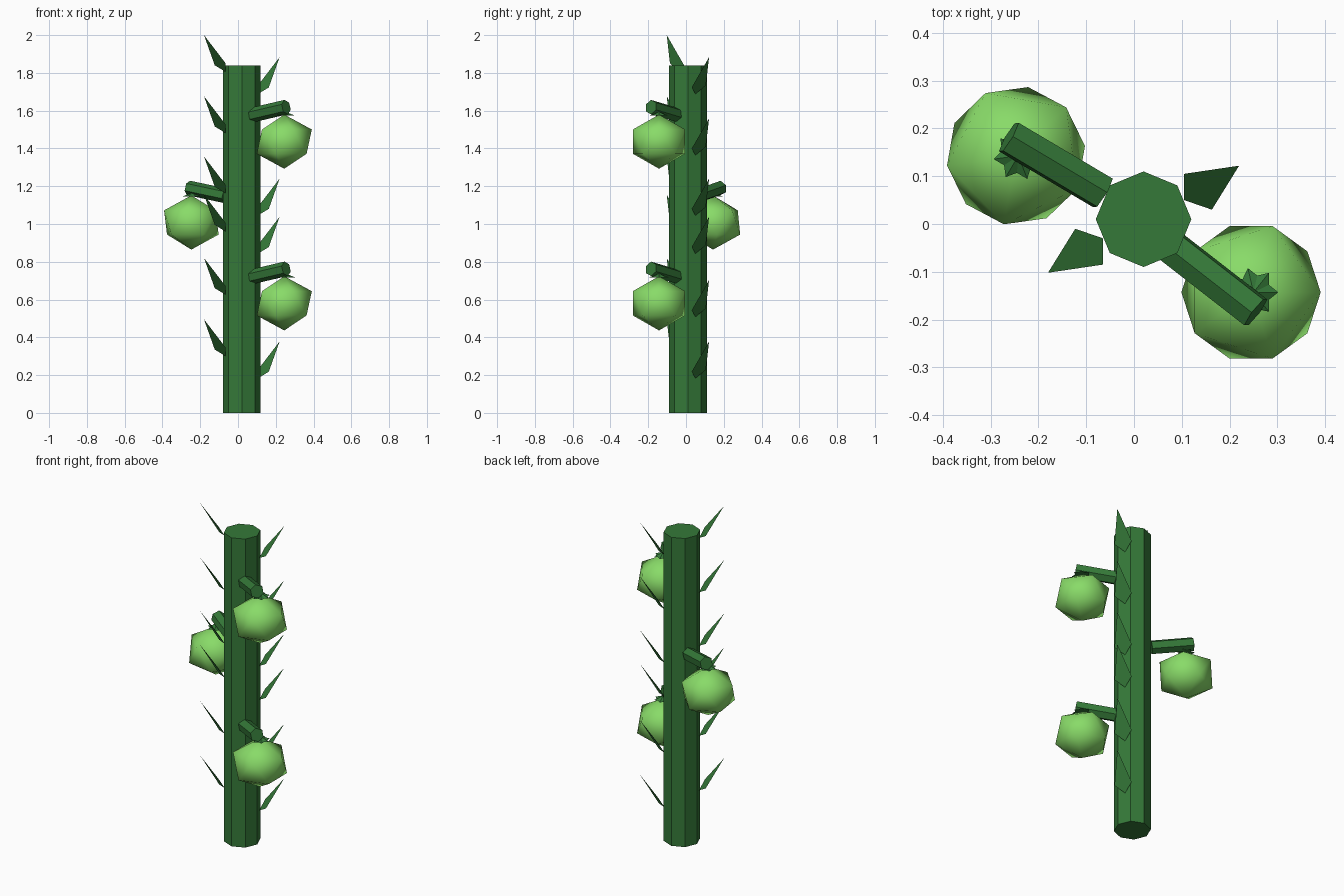
import bpy, bmesh
from math import pi, cos, sin, radians
from mathutils import Vector, Matrix

if "Cube" in bpy.data.objects:
    bpy.data.objects.remove(bpy.data.objects["Cube"])

CX, CY = 0.02, 0.01   # stem axis


def material(name, color):
    m = bpy.data.materials.new(name)
    m.diffuse_color = (*color, 1)
    m.use_nodes = True
    m.node_tree.nodes["Principled BSDF"].inputs["Base Color"].default_value = m.diffuse_color
    return m


stem_green = material("stem_green", (0.035, 0.19, 0.04))
fruit_green = material("fruit_green", (0.25, 0.71, 0.14))


def finish(bm, name, mat, smooth=False):
    mesh = bpy.data.meshes.new(name)
    for f in bm.faces:
        f.smooth = smooth
    bm.to_mesh(mesh)
    bm.free()
    mesh.materials.append(mat)
    obj = bpy.data.objects.new(name, mesh)
    bpy.context.collection.objects.link(obj)
    return obj


def rod(name, start, end, radius, sides, roll=0.0):
    start, end = Vector(start), Vector(end)
    axis = end - start
    mat = (Matrix.Translation((start + end) / 2)
           @ axis.to_track_quat('Z', 'Y').to_matrix().to_4x4()
           @ Matrix.Rotation(roll, 4, 'Z'))
    bm = bmesh.new()
    bmesh.ops.create_cone(bm, cap_ends=True, segments=sides, radius1=radius,
                          radius2=radius, depth=axis.length, matrix=mat)
    return finish(bm, name, stem_green)


def fruit(name, center, turn):
    mat = (Matrix.Translation(center) @ Matrix.Rotation(turn, 4, 'Z')
           @ Matrix.Diagonal((1, 1, 0.88, 1)))
    bm = bmesh.new()
    bmesh.ops.create_icosphere(bm, subdivisions=1, radius=0.163, matrix=mat)
    return finish(bm, name, fruit_green, True)


def calyx(name, center, turn):
    # flat star with a raised middle
    bm = bmesh.new()
    c = Vector(center)
    ring = []
    for i in range(14):
        r = 0.052 if i % 2 == 0 else 0.036
        a = turn + i * pi / 7
        ring.append(bm.verts.new(c + Vector((r * cos(a), r * sin(a), 0))))
    tip = bm.verts.new(c + Vector((0, 0, 0.02)))
    for i in range(14):
        bm.faces.new((ring[i], ring[(i + 1) % 14], tip))
    bm.faces.new(ring[::-1])
    return finish(bm, name, stem_green)


def leaf(name, tip_z, side):
    # kite-shaped blade: tip, outer corner, root, inner corner
    kite = [(0.20, 0.112, 0), (0.085, 0.095, -0.15),
            (0.085, 0.04, -0.195), (0.143, 0.02, -0.16)]
    bm = bmesh.new()
    bm.faces.new([bm.verts.new((CX + side * x, CY + side * y, tip_z + z))
                  for x, y, z in kite])
    return finish(bm, name, stem_green)


# main stalk
rod("stem", (CX, CY, 0), (CX, CY, 1.84), 0.1, 8, pi / 4)

# three fruiting branches, alternating sides
right = dict(start=(0.075, -0.045), end=(0.255, -0.185), fruit=(0.245, -0.143), turn=0)
left = dict(start=(-0.065, 0.065), end=(-0.262, 0.182), fruit=(-0.247, 0.143), turn=radians(188))
for i, (b, z) in enumerate([(right, 0.58), (left, 1.008), (right, 1.436)], 1):
    rod(f"branch_{i}", (*b["start"], z + 0.141), (*b["end"], z + 0.183), 0.039, 6, radians(8))
    fruit(f"fruit_{i}", (*b["fruit"], z), b["turn"])
    calyx(f"calyx_{i}", (b["fruit"][0] + 0.005, b["fruit"][1], z + 0.138), b["turn"])

# leaves up both sides
for i, z in enumerate([0.495, 0.82, 1.155, 1.357, 1.676, 2.0], 1):
    leaf(f"leaf_left_{i}", z, -1)
    leaf(f"leaf_right_{i}", z - 0.117, 1)
